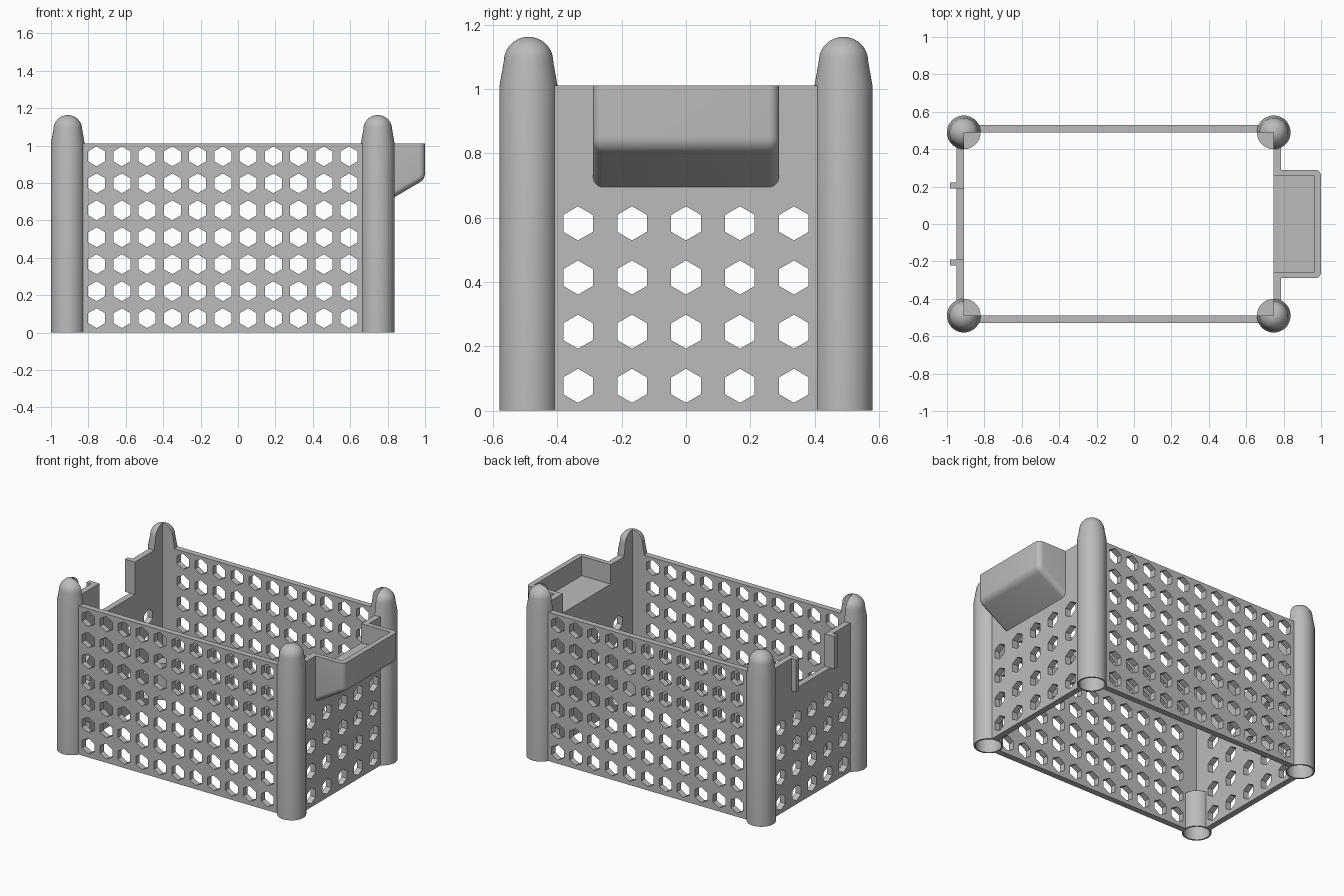
import bpy, bmesh, math
from mathutils import Matrix, Vector

if "Cube" in bpy.data.objects:
    bpy.data.objects.remove(bpy.data.objects["Cube"], do_unlink=True)

grey = bpy.data.materials.new("plain grey")
grey.use_nodes = True
grey.diffuse_color = (0.5, 0.5, 0.5, 1)
grey.node_tree.nodes["Principled BSDF"].inputs["Base Color"].default_value = (0.5, 0.5, 0.5, 1)

# Main dimensions
X0, X1, Y = -0.91, 0.747, 0.49      # inner faces, also the post centres
WALL, TOP = 0.04, 1.012             # wall thickness, rim height
POST_R, CAP_R, SOCKET_R, LEDGE = 0.09, 0.077, 0.08, 0.25
HEX_R = 0.053


def finish(name, bm):
    bmesh.ops.recalc_face_normals(bm, faces=bm.faces)
    mesh = bpy.data.meshes.new(name)
    bm.to_mesh(mesh)
    bm.free()
    mesh.materials.append(grey)
    obj = bpy.data.objects.new(name, mesh)
    bpy.context.collection.objects.link(obj)
    return obj


def add_box(bm, lo, hi):
    lo, hi = Vector(lo), Vector(hi)
    place = Matrix.Translation((lo + hi) / 2) @ Matrix.Diagonal((*(hi - lo), 1))
    bmesh.ops.create_cube(bm, size=1, matrix=place)


def box(name, lo, hi):
    bm = bmesh.new()
    add_box(bm, lo, hi)
    return finish(name, bm)


def activate(obj):
    bpy.ops.object.select_all(action='DESELECT')
    obj.select_set(True)
    bpy.context.view_layer.objects.active = obj


def cut(obj, cutter):
    cutter.hide_render = True
    activate(obj)
    mod = obj.modifiers.new("cut", 'BOOLEAN')
    mod.operation, mod.solver, mod.object = 'DIFFERENCE', 'EXACT', cutter
    bpy.ops.object.modifier_apply(modifier=mod.name)
    bpy.data.objects.remove(cutter, do_unlink=True)


def smooth(obj):
    activate(obj)
    bpy.ops.object.shade_smooth_by_angle(angle=math.radians(35))


def hex_cutter(along_x, us, zs, depth):
    """Grid of upright hexagonal prisms running through one wall."""
    bm = bmesh.new()
    turn = Matrix.Rotation(math.pi / 2, 4, 'X') @ Matrix.Rotation(math.pi / 6, 4, 'Z')
    if not along_x:
        turn = Matrix.Rotation(math.pi / 2, 4, 'Z') @ turn
    for u in us:
        for z in zs:
            centre = (u, depth, z) if along_x else (depth, u, z)
            ret = bmesh.ops.create_cone(bm, cap_ends=True, segments=6, radius1=HEX_R,
                                        radius2=HEX_R, depth=0.2)
            verts = ret["verts"]
            # points of the hexagon must face up
            if max(v.co.x for v in verts) > HEX_R * 0.99:
                spin = turn
            else:
                spin = turn @ Matrix.Rotation(math.pi / 6, 4, 'Z')
            bmesh.ops.transform(bm, matrix=Matrix.Translation(centre) @ spin, verts=verts)
    return finish("hole_cutter", bm)


def arc(radius, z, steps=10):
    return [(radius * math.cos(a), z + radius * math.sin(a))
            for a in (math.pi / 2 * i / steps for i in range(steps + 1))]


def post(name, x, y):
    """Round post with a domed cap and a domed socket underneath."""
    cap = [(POST_R, 0), (POST_R, TOP)] + arc(CAP_R, TOP + 0.074)
    socket = [(SOCKET_R, 0)] + arc(SOCKET_R, 0.08)
    profile = socket[::-1] + cap
    bm = bmesh.new()
    verts = [bm.verts.new((max(r, 0), 0, z)) for r, z in profile]
    edges = [bm.edges.new(pair) for pair in zip(verts, verts[1:])]
    bmesh.ops.spin(bm, geom=verts + edges, cent=(0, 0, 0), axis=(0, 0, 1),
                   angle=math.tau, steps=48)
    bmesh.ops.remove_doubles(bm, verts=bm.verts, dist=1e-4)
    bmesh.ops.translate(bm, verts=bm.verts, vec=(x, y, 0))
    obj = finish(name, bm)
    # clear the quarter that would stand inside the basket
    cut(obj, box("corner_cutter", (X0, -Y, LEDGE), (X1, Y, 2)))
    smooth(obj)


# Corner posts
for side, x in (("right", X0), ("left", X1)):
    for end, y in (("front", -Y), ("back", Y)):
        post(f"{end}_{side}_post", x, y)

# Long walls with hexagonal holes
INSET = 0.079
columns = [-0.756 + 0.135 * i for i in range(11)]
rows = [0.077 + 0.1442 * i for i in range(7)]
for name, s in (("front_wall", -1), ("back_wall", 1)):
    y0, y1 = sorted((s * Y, s * (Y + WALL)))
    wall = box(name, (X0 + INSET, y0, 0), (X1 - INSET, y1, TOP))
    cut(wall, hex_cutter(True, columns, rows, s * (Y + WALL / 2)))

# Short walls with larger hole spacing and an opening at the rim
columns = [0.168 * i for i in range(-2, 3)]
rows = [0.077 + 0.1685 * i for i in range(4)]
for name, x, half, sill in (("right_wall", X0 - WALL, 0.19, 0.79),
                            ("left_wall", X1, 0.257, 0.88)):
    wall = box(name, (x, -Y + INSET, 0), (x + WALL, Y - INSET, TOP))
    cut(wall, hex_cutter(False, columns, rows, x + WALL / 2))
    cut(wall, box("opening_cutter", (x - 0.1, -half, sill), (x + 0.1, half, 2)))

# Ribs beside the right opening
for name, s in (("front_rib", -1), ("back_rib", 1)):
    y0, y1 = sorted((s * 0.19, s * 0.222))
    box(name, (X0 - 0.075, y0, 0.79), (X0 - WALL, y1, TOP))

# Tray hung outside the left wall, with a sloping underside
XT = X1 + WALL
bm = bmesh.new()
side = [(XT, TOP), (XT, 0.695), (1.0, 0.82), (1.0, TOP)]
face = bm.faces.new([bm.verts.new((x, -0.29, z)) for x, z in side])
ret = bmesh.ops.extrude_face_region(bm, geom=[face])
bmesh.ops.translate(bm, vec=(0, 0.58, 0),
                    verts=[g for g in ret["geom"] if isinstance(g, bmesh.types.BMVert)])
round_edges = [e for e in bm.edges
               if not all(v.co.z > TOP - 0.001 for v in e.verts)
               and not all(v.co.x < XT + 0.001 for v in e.verts)]
bmesh.ops.bevel(bm, geom=round_edges, offset=0.032, segments=6, profile=0.5,
                affect='EDGES')
tray = finish("tray", bm)
cut(tray, box("tray_cutter", (XT - 0.1, -0.257, 0.88), (0.965, 0.257, 2)))
smooth(tray)
